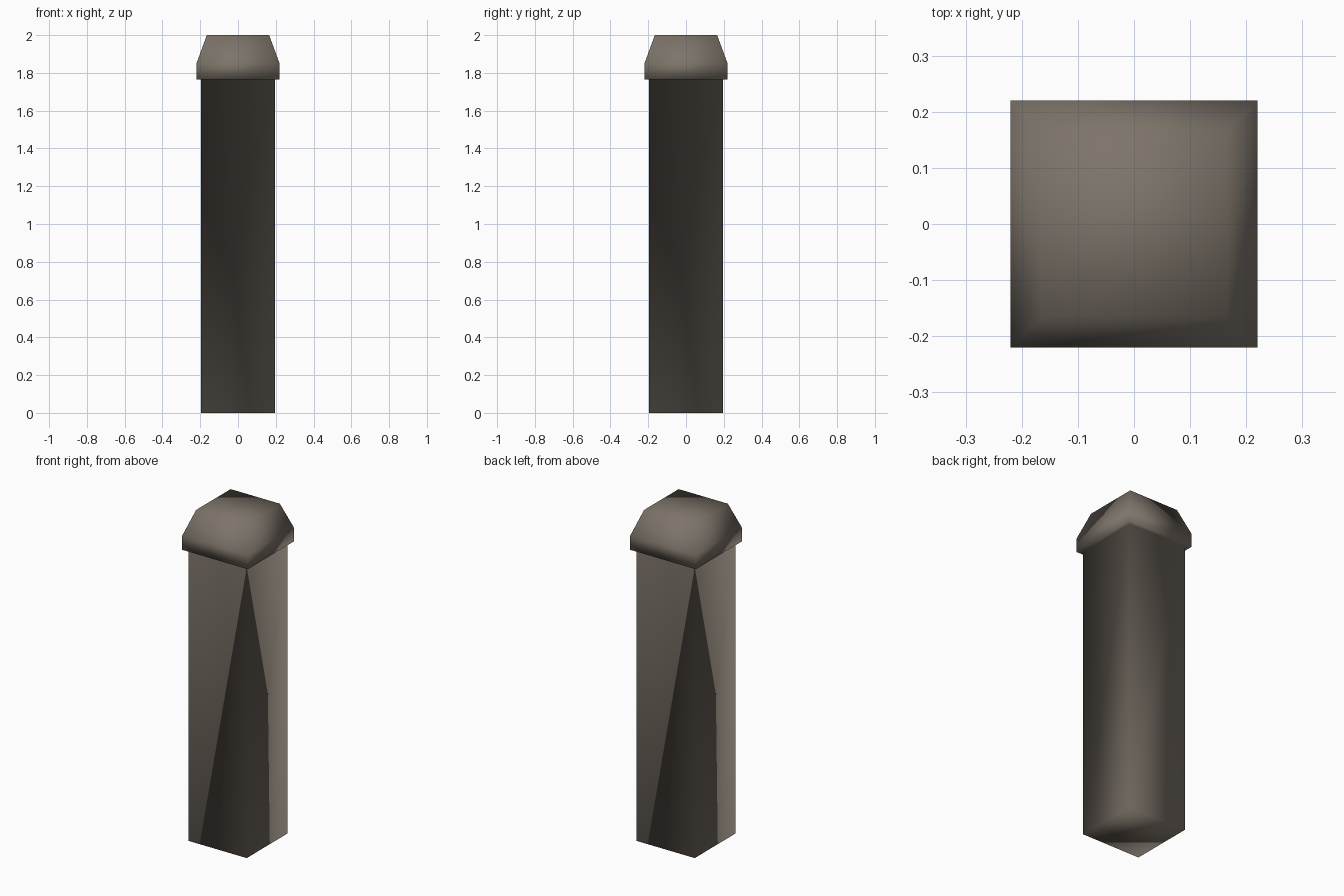
import bpy, bmesh

if "Cube" in bpy.data.objects:
    bpy.data.objects.remove(bpy.data.objects["Cube"])

mat = bpy.data.materials.new("weathered stone")
mat.diffuse_color = (0.205, 0.175, 0.143, 1.0)
mat.use_nodes = True
mat.node_tree.nodes["Principled BSDF"].inputs["Base Color"].default_value = mat.diffuse_color


def square_stack(name, rings):
    """Closed, smooth-shaded solid from (half width, z) square rings."""
    bm = bmesh.new()
    loops = [[bm.verts.new((sx * h, sy * h, z))
              for sx, sy in ((-1, -1), (1, -1), (1, 1), (-1, 1))]
             for h, z in rings]
    for low, high in zip(loops, loops[1:]):
        for i in range(4):
            j = (i + 1) % 4
            bm.faces.new((low[i], low[j], high[j], high[i]))
    bm.faces.new(loops[0][::-1])
    bm.faces.new(loops[-1])
    bmesh.ops.recalc_face_normals(bm, faces=bm.faces[:])
    for f in bm.faces:
        f.smooth = True
    me = bpy.data.meshes.new(name)
    bm.to_mesh(me)
    bm.free()
    me.materials.append(mat)
    ob = bpy.data.objects.new(name, me)
    bpy.context.collection.objects.link(ob)
    return ob


# Square shaft, overhanging band and tapered cap in one continuous skin
square_stack("post", [(0.195, 0.0), (0.195, 1.765),
                      (0.22, 1.765), (0.22, 1.85), (0.165, 2.0)])
